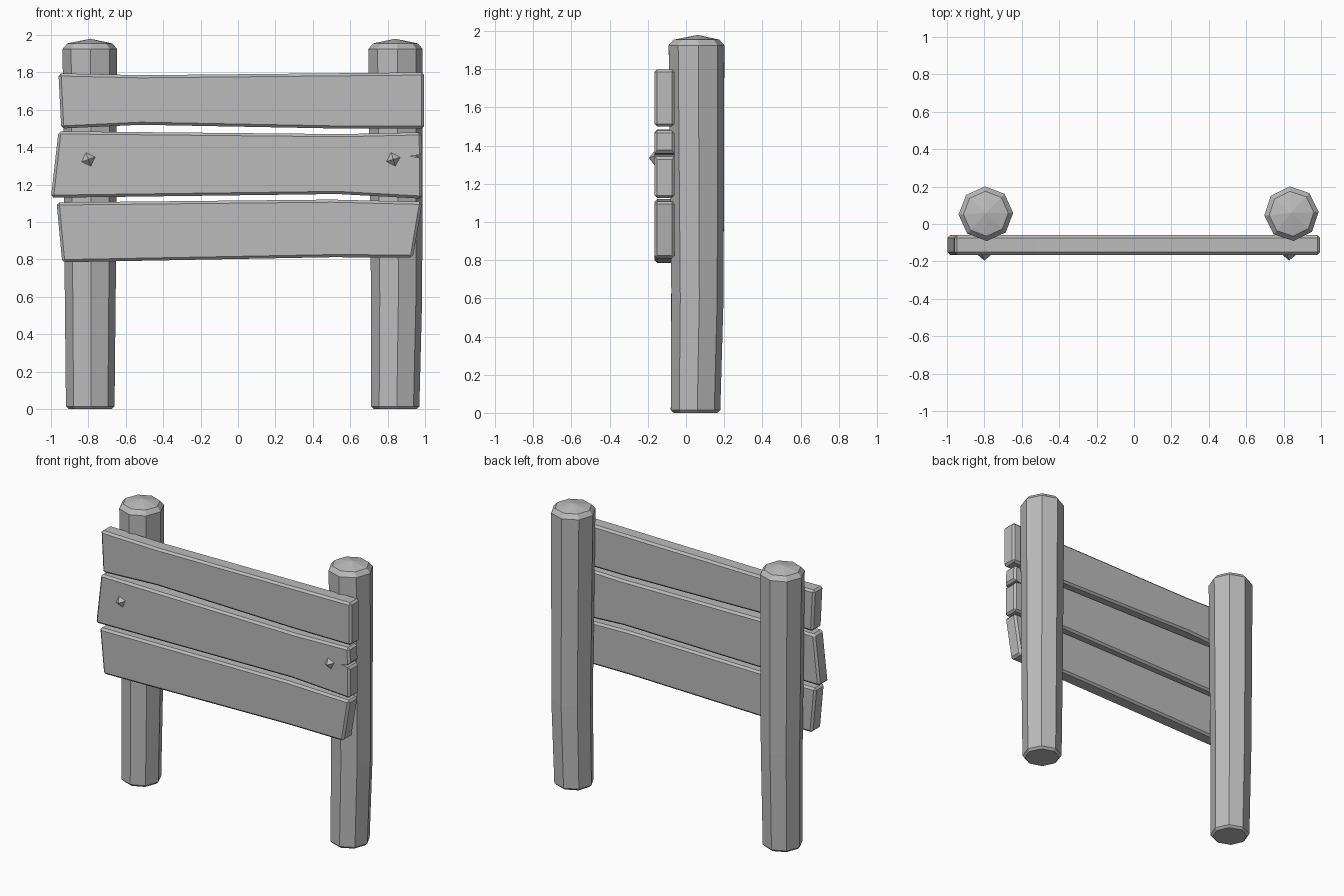
import bpy, bmesh, math
from mathutils import Vector

cube = bpy.data.objects.get("Cube")
if cube:
    bpy.data.objects.remove(cube, do_unlink=True)

GREY = (0.5, 0.5, 0.5, 1)
mat = bpy.data.materials.new("plain grey")
mat.use_nodes = True
mat.diffuse_color = GREY
mat.node_tree.nodes["Principled BSDF"].inputs["Base Color"].default_value = GREY


def finish(name, bm):
    bmesh.ops.recalc_face_normals(bm, faces=bm.faces)
    mesh = bpy.data.meshes.new(name)
    bm.to_mesh(mesh)
    bm.free()
    mesh.materials.append(mat)
    obj = bpy.data.objects.new(name, mesh)
    bpy.context.collection.objects.link(obj)


def post(name, rings, tip, turn):
    """Eight-sided log lofted through rings of (x, y, z, radius)."""
    bm = bmesh.new()
    loops = []
    for x, y, z, r in rings:
        angles = [turn + i * math.tau / 8 for i in range(8)]
        loops.append([bm.verts.new((x + r * math.cos(a), y + r * math.sin(a), z))
                      for a in angles])
    for low, high in zip(loops, loops[1:]):
        for i in range(8):
            j = (i + 1) % 8
            bm.faces.new((low[i], low[j], high[j], high[i]))
    bm.faces.new(loops[0])
    peak = bm.verts.new(tip)
    for i in range(8):
        bm.faces.new((loops[-1][i], loops[-1][(i + 1) % 8], peak))
    finish(name, bm)


def plank(name, outline, notch=()):
    """Board with chamfered edges; corners listed in notch stay sharp."""
    bm = bmesh.new()
    front = [bm.verts.new((x, -0.165, z)) for x, z in outline]
    back = [bm.verts.new((x, -0.06, z)) for x, z in outline]
    bm.faces.new(front)
    bm.faces.new(back[::-1])
    n = len(outline)
    for i in range(n):
        j = (i + 1) % n
        bm.faces.new((front[i], back[i], back[j], front[j]))
    sharp = {v for i in notch for v in (front[i], back[i])}
    bm.normal_update()
    edges = [e for e in bm.edges if not sharp & set(e.verts)
             and e.calc_face_angle(0) > math.radians(30)]
    bmesh.ops.bevel(bm, geom=edges, offset=0.014, segments=1,
                    affect='EDGES', clamp_overlap=True)
    finish(name, bm)


def nail(name, x, z, turn):
    """Four-sided pointed nail head."""
    bm = bmesh.new()
    base = [bm.verts.new((x + 0.045 * math.cos(turn + i * math.pi / 2), -0.16,
                          z + 0.045 * math.sin(turn + i * math.pi / 2)))
            for i in range(4)]
    peak = bm.verts.new((x, -0.195, z))
    bm.faces.new(base)
    for i in range(4):
        bm.faces.new((base[i], base[(i + 1) % 4], peak))
    finish(name, bm)


# Posts
post("right_post", [(-0.79, 0.05, 0, 0.115), (-0.79, 0.05, 0.015, 0.13),
                    (-0.79, 0.06, 0.7, 0.137), (-0.792, 0.055, 1.925, 0.146),
                    (-0.792, 0.055, 1.955, 0.12)], (-0.79, 0.06, 1.98), 0.03)
post("left_post", [(0.84, 0.05, 0, 0.115), (0.84, 0.05, 0.015, 0.13),
                   (0.848, 0.06, 0.6, 0.137), (0.842, 0.055, 1.925, 0.146),
                   (0.842, 0.055, 1.955, 0.12)], (0.84, 0.06, 1.98), 0.07)

# Planks
plank("top_plank", [(-0.96, 1.795), (-0.52, 1.785), (0.995, 1.8), (0.995, 1.5),
                    (0.53, 1.5), (-0.52, 1.52), (-0.945, 1.5)])
plank("middle_plank", [(-0.96, 1.485), (0.56, 1.47), (0.98, 1.48), (0.985, 1.362),
                       (0.92, 1.352), (0.985, 1.342), (0.985, 1.125),
                       (0.53, 1.15), (-1.0, 1.13)], notch=(4,))
plank("bottom_plank", [(-0.97, 1.105), (0.5, 1.12), (0.985, 1.108), (0.935, 0.81),
                       (0.5, 0.812), (-0.94, 0.785)])

# Nails
nail("right_nail", -0.8, 1.335, 0.35)
nail("left_nail", 0.83, 1.335, 0.3)
